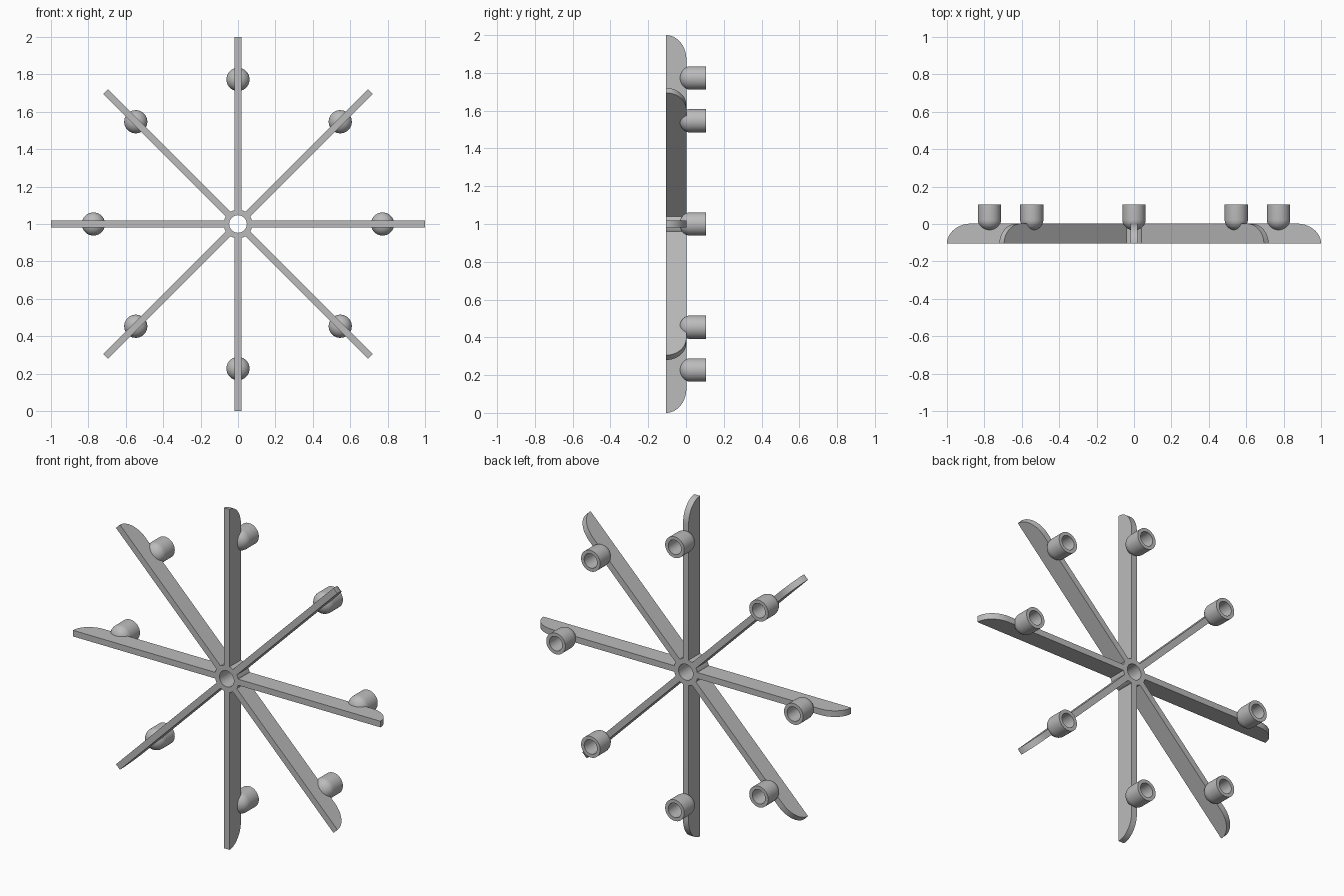
import bpy, bmesh, math
from mathutils import Matrix

if "Cube" in bpy.data.objects:
    bpy.data.objects.remove(bpy.data.objects["Cube"])

CENTRE_Z = 1.0
COUNT = 8

grey = bpy.data.materials.new("plain grey")
grey.diffuse_color = (0.5, 0.5, 0.5, 1)
grey.use_nodes = True
grey.node_tree.nodes["Principled BSDF"].inputs["Base Color"].default_value = grey.diffuse_color


def finish(name, bm, angle=0.0):
    """Place the part on the wheel at the given angle and shade it."""
    bmesh.ops.recalc_face_normals(bm, faces=bm.faces)
    mesh = bpy.data.meshes.new(name)
    bm.to_mesh(mesh)
    bm.free()
    mesh.materials.append(grey)
    obj = bpy.data.objects.new(name, mesh)
    bpy.context.collection.objects.link(obj)
    obj.matrix_world = Matrix.Translation((0, 0, CENTRE_Z)) @ Matrix.Rotation(-angle, 4, 'Y')
    bpy.ops.object.select_all(action='DESELECT')
    obj.select_set(True)
    bpy.context.view_layer.objects.active = obj
    bpy.ops.object.shade_smooth_by_angle(angle=math.radians(35))
    return obj


def lathe(profile, x, segments, closed):
    """Revolve (radius, y) points about an axis parallel to y through x."""
    bm = bmesh.new()
    verts = [bm.verts.new((r, y, 0)) for r, y in profile]
    pairs = list(zip(verts, verts[1:]))
    if closed:
        pairs.append((verts[-1], verts[0]))
    edges = [bm.edges.new(p) for p in pairs]
    bmesh.ops.spin(bm, geom=verts + edges, cent=(0, 0, 0), axis=(0, 1, 0),
                   angle=2 * math.pi, steps=segments)
    bmesh.ops.remove_doubles(bm, verts=bm.verts, dist=1e-5)
    bmesh.ops.translate(bm, verts=bm.verts, vec=(x, 0, 0))
    return bm


def arm():
    """Flat blade whose outer back corner is rounded."""
    steps = 14
    pts = [(0.07, 0.0), (0.07, -0.105), (1.0, -0.105)]
    for i in range(1, steps + 1):
        a = math.pi / 2 * i / steps
        pts.append((0.87 + 0.13 * math.cos(a), -0.105 + 0.107 * math.sin(a)))
    pts[0] = (0.07, 0.002)
    bm = bmesh.new()
    face = bm.faces.new([bm.verts.new((x, y, -0.018)) for x, y in pts])
    new = bmesh.ops.extrude_face_region(bm, geom=[face])["geom"]
    bmesh.ops.translate(bm, vec=(0, 0, 0.036),
                        verts=[v for v in new if isinstance(v, bmesh.types.BMVert)])
    return bm


def socket():
    """Round-ended cup, open towards the back."""
    outer, inner, steps = 0.062, 0.042, 10
    prof = []
    for i in range(steps + 1):
        a = math.pi / 2 * i / steps
        prof.append((outer * math.sin(a), 0.022 - 0.056 * math.cos(a)))
    prof += [(outer, 0.105), (inner, 0.105)]
    for i in range(steps, -1, -1):
        a = math.pi / 2 * i / steps
        prof.append((inner * math.sin(a), 0.022 - 0.038 * math.cos(a)))
    return lathe(prof, 0.773, 40, False)


# Central ring
finish("hub_ring", lathe([(0.047, -0.105), (0.077, -0.105), (0.077, 0.002), (0.047, 0.002)],
                         0, 48, True))

# Arms with their cups
for k in range(COUNT):
    turn = 2 * math.pi * k / COUNT
    finish(f"arm_{k + 1}", arm(), turn)
    finish(f"socket_{k + 1}", socket(), turn)
